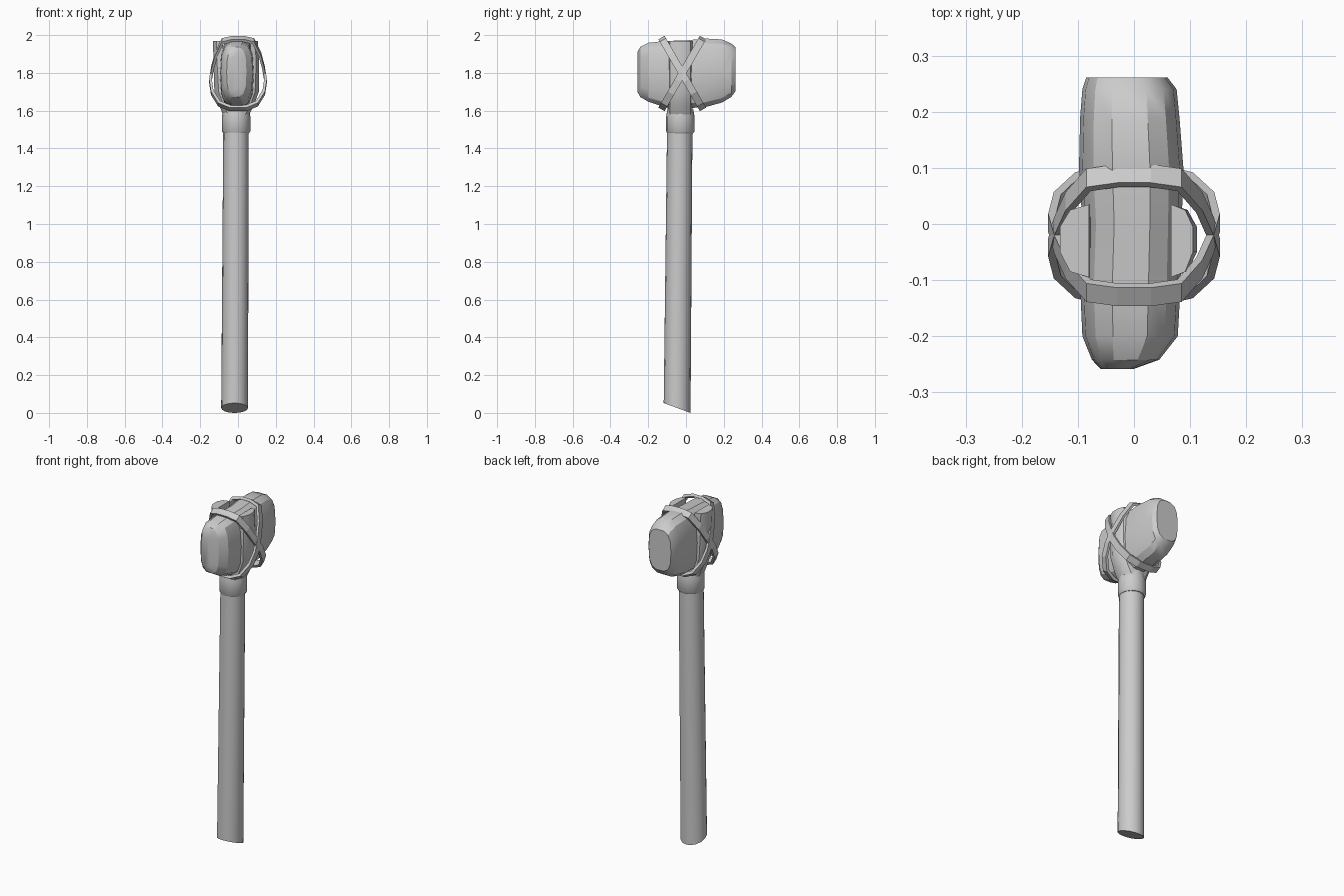
import bpy
from math import sin, cos, pi, radians, copysign
from mathutils import Vector

if "Cube" in bpy.data.objects:
    bpy.data.objects.remove(bpy.data.objects["Cube"])


def loft(name, sections, closed=False, angle=35):
    """Skin equal-length point rings; cap the ends unless the loft is closed."""
    n, m = len(sections[0]), len(sections)
    verts = [p for s in sections for p in s]
    faces = []
    for i in range(m if closed else m - 1):
        a, b = i * n, ((i + 1) % m) * n
        for j in range(n):
            k = (j + 1) % n
            faces.append((a + j, a + k, b + k, b + j))
    if not closed:
        faces += [tuple(range(n))[::-1], tuple(range((m - 1) * n, m * n))]
    mesh = bpy.data.meshes.new(name)
    mesh.from_pydata(verts, [], faces)
    obj = bpy.data.objects.new(name, mesh)
    bpy.context.collection.objects.link(obj)
    # consistent outward normals, then smoothing
    bpy.ops.object.select_all(action='DESELECT')
    bpy.context.view_layer.objects.active = obj
    obj.select_set(True)
    bpy.ops.object.mode_set(mode='EDIT')
    bpy.ops.mesh.select_all(action='SELECT')
    bpy.ops.mesh.normals_make_consistent(inside=False)
    bpy.ops.object.mode_set(mode='OBJECT')
    if angle:
        bpy.ops.object.shade_smooth_by_angle(angle=radians(angle))
    return obj


def circle(cx, cy, z, r, slope=0.0, n=16):
    return [(cx + r * cos(2 * pi * i / n), cy + r * sin(2 * pi * i / n),
             z - slope * r * sin(2 * pi * i / n)) for i in range(n)]


# Handle with slanted lower cut
loft("handle", [circle(-0.018, -0.047, 0.026, 0.071, 0.37),
                circle(-0.010, -0.032, 1.62, 0.067)])

# Collar below the fork
loft("collar", [circle(-0.010, -0.030, z, r) for z, r in
                ((1.48, 0.068), (1.49, 0.075), (1.57, 0.075), (1.605, 0.069))])


# Fork prongs gripping the stone: flat inside, faceted outside
def prong(name, side, path):
    rings = []
    for z, inner, outer in path:
        mid = inner + (outer - inner) * 0.65
        rings.append([(side * inner, -0.095, z), (side * mid, -0.085, z),
                      (side * outer, -0.05, z), (side * outer, -0.005, z),
                      (side * mid, 0.025, z), (side * inner, 0.035, z)])
    loft(name, rings)


prong("left_prong", -1, [(1.58, 0.0, 0.08), (1.63, 0.03, 0.10), (1.70, 0.06, 0.125),
                         (1.85, 0.075, 0.13), (1.97, 0.08, 0.132)])
prong("right_prong", 1, [(1.58, 0.0, 0.06), (1.63, 0.03, 0.085), (1.70, 0.055, 0.11),
                         (1.85, 0.065, 0.112), (1.97, 0.066, 0.105)])


# Stone head: boxy rounded sections along y (y, x0, x1, z0, z1)
def stone_section(y, x0, x1, z0, z1, n=14, power=0.68):
    pts = []
    for i in range(n):
        c, s = cos(2 * pi * i / n), sin(2 * pi * i / n)
        c, s = copysign(abs(c) ** power, c), copysign(abs(s) ** power, s)
        pts.append(((x0 + x1) / 2 + c * (x1 - x0) / 2, y,
                    (z0 + z1) / 2 + s * (z1 - z0) / 2))
    return pts


stone = [(-0.258, -0.060, 0.0, 1.70, 1.91), (-0.242, -0.075, 0.045, 1.67, 1.94),
         (-0.20, -0.092, 0.078, 1.645, 1.962), (-0.11, -0.096, 0.083, 1.615, 1.972),
         (0.0, -0.092, 0.085, 1.61, 1.975), (0.10, -0.098, 0.088, 1.615, 1.985),
         (0.19, -0.096, 0.081, 1.64, 1.98), (0.24, -0.092, 0.076, 1.67, 1.958),
         (0.261, -0.085, 0.060, 1.70, 1.94)]
loft("stone_head", [stone_section(*s) for s in stone], angle=30)


# Two flat straps crossing around the fork and the stone
def strap(name, slant):
    half = [(0.03, 1.0), (0.085, 0.93), (0.122, 0.55), (0.142, 0.15), (0.153, -0.2),
            (0.143, -0.55), (0.105, -0.87), (0.045, -1.0)]
    loop = half + [(-x, t) for x, t in reversed(half)]
    up = Vector((0, slant * 0.11, 0.19))
    normal = Vector((0, up.z, -up.y)).normalized() * 0.019
    centre = Vector((0, -0.02, 1.797))
    rings = []
    for x, t in loop:
        outer = centre + Vector((x, 0, 0)) + up * t
        inner = centre + Vector((x * 0.91, 0, 0)) + up * (t * 0.93)
        rings.append([outer + normal, outer - normal, inner - normal, inner + normal])
    loft(name, rings, closed=True, angle=0)


strap("strap_back", 1)
strap("strap_front", -1)
